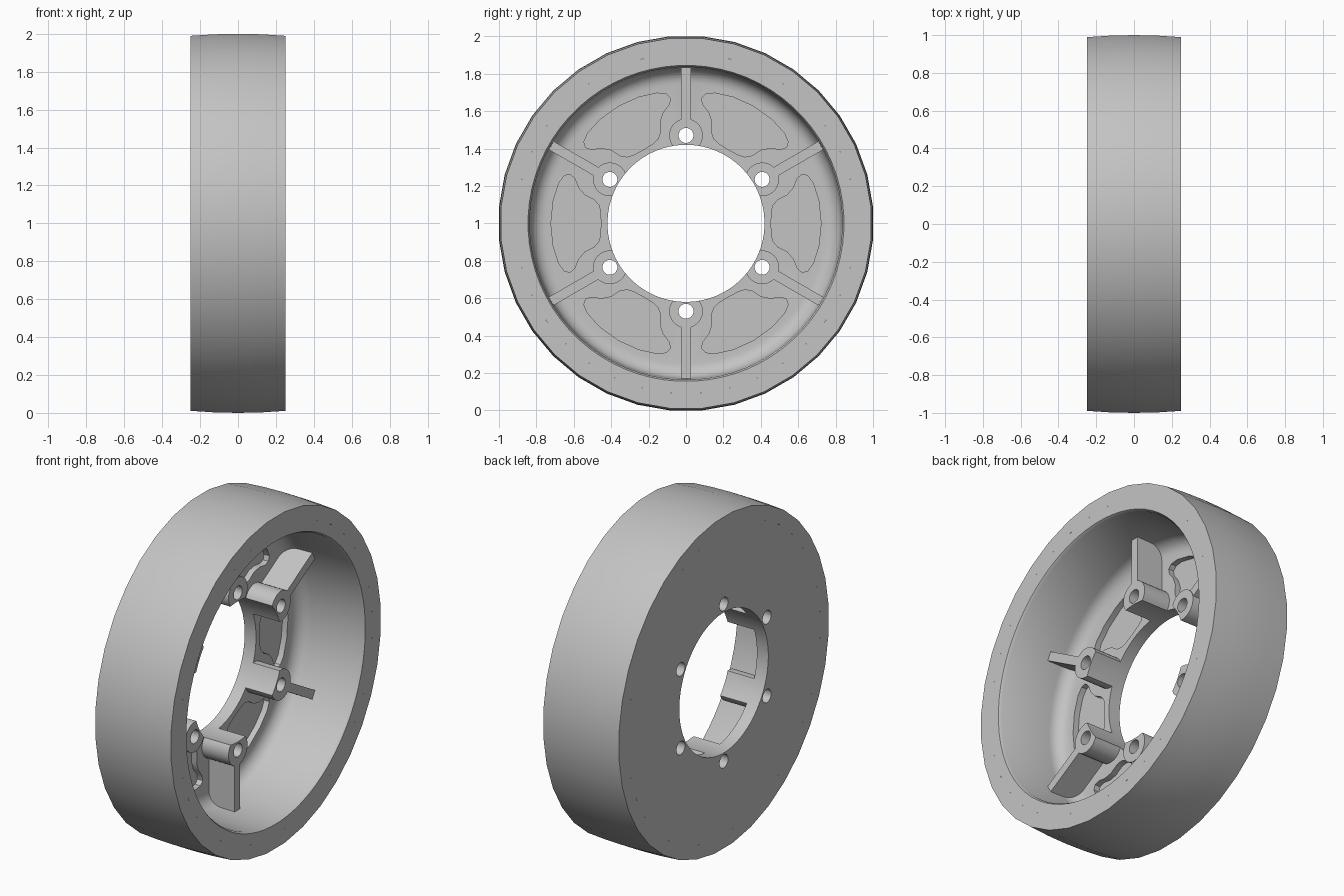
import bpy
import bmesh
from math import cos, sin, pi, radians

if "Cube" in bpy.data.objects:
    bpy.data.objects.remove(bpy.data.objects["Cube"], do_unlink=True)

BACK, FRONT = -0.25, 0.25
WEB = -0.175          # inner face of the web
BORE = 0.42
BOLT_CIRCLE = 0.47

metal = bpy.data.materials.new("light_grey_metal")
metal.use_nodes = True
grey = (0.55, 0.55, 0.55, 1)
metal.diffuse_color = grey
metal.node_tree.nodes["Principled BSDF"].inputs["Base Color"].default_value = grey


def make_object(name, bm):
    """Turn a bmesh into an object lifted so the wheel stands on the ground."""
    bmesh.ops.recalc_face_normals(bm, faces=bm.faces[:])
    mesh = bpy.data.meshes.new(name)
    bm.to_mesh(mesh)
    bm.free()
    mesh.materials.append(metal)
    obj = bpy.data.objects.new(name, mesh)
    obj.location.z = 1
    bpy.context.collection.objects.link(obj)
    return obj


def activate(obj):
    bpy.ops.object.select_all(action='DESELECT')
    obj.select_set(True)
    bpy.context.view_layer.objects.active = obj


def lathe(name, profile, sides):
    """Spin a closed (x, radius) profile around the x axis."""
    bm = bmesh.new()
    rings = []
    for i in range(sides):
        a = 2 * pi * (i + 0.5) / sides
        rings.append([bm.verts.new((x, r * cos(a), r * sin(a))) for x, r in profile])
    n = len(profile)
    for i in range(sides):
        here, there = rings[i], rings[(i + 1) % sides]
        for j in range(n):
            k = (j + 1) % n
            bm.faces.new((here[j], here[k], there[k], there[j]))
    return make_object(name, bm)


def prism(bm, outline, x0, x1, turn=0):
    """Extrude a (y, z) outline along x, turned about the axle."""
    c, s = cos(turn), sin(turn)
    ends = [[bm.verts.new((x, y * c - z * s, y * s + z * c)) for y, z in outline]
            for x in (x0, x1)]
    bm.faces.new(ends[0])
    bm.faces.new(ends[1])
    n = len(outline)
    for j in range(n):
        k = (j + 1) % n
        bm.faces.new((ends[0][j], ends[0][k], ends[1][k], ends[1][j]))


def circle(radius, sides, centre=0):
    return [(centre + radius * cos(2 * pi * (i + 0.5) / sides),
             radius * sin(2 * pi * (i + 0.5) / sides)) for i in range(sides)]


def cut(obj, bm):
    """Subtract the solids in bm from the object."""
    cutter = make_object("cutter", bm)
    cutter.hide_render = True
    mod = obj.modifiers.new("cut", 'BOOLEAN')
    mod.operation = 'DIFFERENCE'
    mod.solver = 'EXACT'
    mod.object = cutter
    activate(obj)
    bpy.ops.object.modifier_apply(modifier=mod.name)
    bpy.data.objects.remove(cutter, do_unlink=True)


spokes = [radians(30 + 60 * i) for i in range(6)]
bolt_hole = circle(0.04, 24, BOLT_CIRCLE)

# Crowned tread ring
tread = lathe("tread", [(BACK, 0.91), (BACK, 0.993), (-0.125, 1.001), (0, 1.0038),
                        (0.125, 1.001), (FRONT, 0.993), (FRONT, 0.91)], 36)

# Hub: rim, rounded corner, web and bore in one section
fillet = [(WEB + 0.08 * (1 - sin(a)), 0.75 + 0.08 * cos(a))
          for a in [radians(15 * i) for i in range(7)]]
hub = lathe("hub", [(BACK, BORE), (BACK, 0.91), (FRONT, 0.91), (FRONT, 0.845),
                    (0.235, 0.836)] + fillet + [(WEB, BORE)], 72)

# Lightening pockets between the spokes, and bolt holes
half = [(0.457, 0.06), (0.465, 0.095), (0.49, 0.125), (0.54, 0.15), (0.575, 0.19),
        (0.595, 0.24), (0.62, 0.262), (0.65, 0.255), (0.68, 0.215), (0.71, 0.12)]
pocket = [(0.455, 0)] + half + [(0.722, 0)] + [(y, -z) for y, z in reversed(half)]
bm = bmesh.new()
for a in spokes:
    prism(bm, pocket, WEB - 0.035, WEB + 0.03, a + radians(30))
    prism(bm, bolt_hole, -0.3, 0.1, a)
cut(hub, bm)

# Bolt bosses, trimmed by the bore and drilled
bm = bmesh.new()
for a in spokes:
    prism(bm, circle(0.09, 32, BOLT_CIRCLE), WEB - 0.025, 0, a)
bosses = make_object("bolt_bosses", bm)
bm = bmesh.new()
prism(bm, circle(BORE, 72), -0.3, 0.1)
for a in spokes:
    prism(bm, bolt_hole, -0.3, 0.1, a)
cut(bosses, bm)

# Stiffening ribs from bosses to rim
bm = bmesh.new()
for a in spokes:
    prism(bm, [(0.54, -0.026), (0.86, -0.026), (0.86, 0.026), (0.54, 0.026)],
          WEB - 0.025, -0.004, a)
ribs = make_object("ribs", bm)

for obj in (tread, hub, bosses, ribs):
    activate(obj)
    bpy.ops.object.shade_smooth_by_angle(angle=radians(30))
